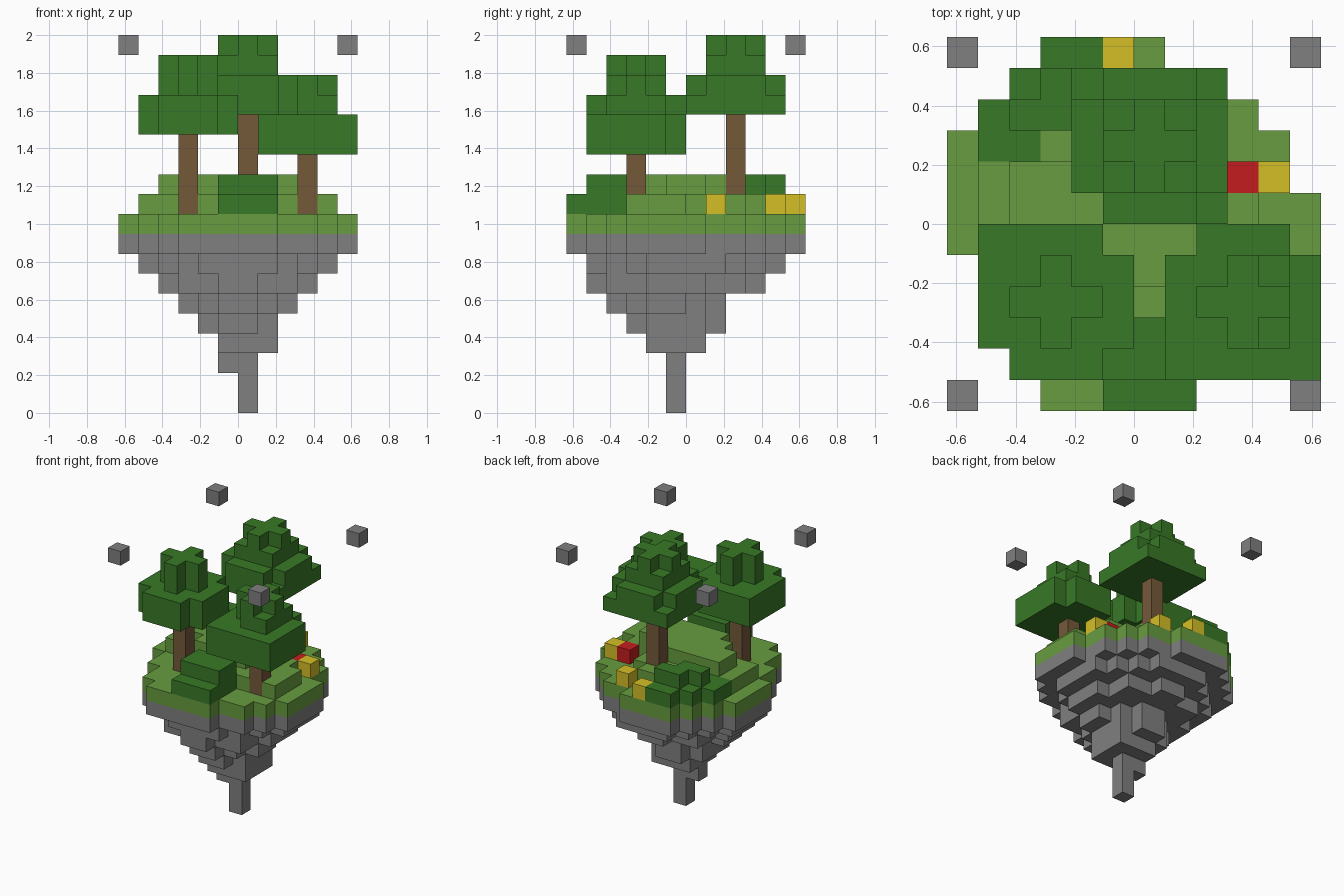
import bpy
import bmesh
from mathutils import Vector

UNIT = 2 / 19  # edge length of one block

cube = bpy.data.objects.get("Cube")
if cube:
    bpy.data.objects.remove(cube, do_unlink=True)


def material(name, colour):
    mat = bpy.data.materials.new(name)
    mat.use_nodes = True
    rgba = (*colour, 1)
    mat.diffuse_color = rgba
    mat.node_tree.nodes["Principled BSDF"].inputs["Base Color"].default_value = rgba
    return mat


rock = material("rock grey", (.215, .215, .215))
grass = material("grass green", (.135, .335, .05))
leaf = material("leaf green", (.04, .19, .02))
bark = material("bark brown", (.175, .1, .042))
yellow = material("flower yellow", (.66, .52, .02))
red = material("flower red", (.56, .012, .013))

cells = {}  # block position -> part name
parts = {}  # part name -> material


def put(name, mat, blocks):
    """Claim free blocks for a part."""
    parts[name] = mat
    for block in blocks:
        cells.setdefault(block, name)


def rows(z, y_start, spans):
    """One layer: an x span for each successive row in y."""
    return [(x, y_start + i, z) for i, (a, b) in enumerate(spans) for x in range(a, b)]


def disc(z, x0, x1, y0, y1):
    """One rounded layer that fills the given bounds."""
    cx, cy, rx, ry = (x0 + x1 - 1) / 2, (y0 + y1 - 1) / 2, (x1 - x0) / 2, (y1 - y0) / 2
    return [(x, y, z) for x in range(x0, x1) for y in range(y0, y1)
            if ((x - cx) / rx) ** 2 + ((y - cy) / ry) ** 2 < .91]


def tree(name, cx, cy, ground, crown, missing=(), shoulders=()):
    """Trunk, a two-high square canopy and a two-high cross on top."""
    put(name + "_trunk", bark, [(cx, cy, z) for z in range(ground, crown)])
    span = range(-2, 3)
    blocks = [(cx + i, cy + j, crown + k) for i in span for j in span for k in (0, 1)
              if (i, j, k) not in missing and (i, j) not in missing]
    for i, j in ((0, 0), (1, 0), (-1, 0), (0, 1), (0, -1)):
        blocks += [(cx + i, cy + j, crown + k) for k in (2, 3)]
    blocks += [(cx + i, cy + j, crown + 2) for i, j in shoulders]
    put(name + "_canopy", leaf, blocks)


# Trees
tree("front_right_tree", 3, -3, 10, 13, [(-2, 2), (2, 2)], [(1, 1), (1, -1)])
tree("front_left_tree", -3, -3, 10, 14, [(-2, -2), (2, -2), (2, 2)])
tree("back_tree", 0, 2, 11, 15, [(-2, -2), (2, -2, 1), (-2, 2, 1), (2, 2, 1)],
     [(1, 1), (1, -1), (-1, 1), (-1, -1)])

# Bushes
put("front_bush", leaf, rows(10, -6, [(-1, 2)] * 3) + rows(11, -5, [(-1, 2)] * 2))
put("back_bush", leaf,
    rows(10, 2, [(-5, -3), (-5, -1), (-4, -1), (-3, -1)])
    + rows(11, 3, [(-4, -2), (-3, -1)]))

# Flowers
put("red_flower", red, [(3, 1, 10)])
put("yellow_flowers", yellow, [(4, 1, 10), (1, 4, 10), (-1, 5, 10)])

# Grass mound on the island
island = [(-3, 2), (-4, 4), (-4, 5), (-5, 6), (-5, 6), (-6, 6),
          (-6, 6), (-6, 5), (-6, 5), (-5, 4), (-4, 3), (-3, 1)]
put("grass_base", grass, rows(9, -6, island))
put("grass_mound", grass,
    rows(10, -3, [(-2, 5), (-2, 5), (-5, 5), (-5, 4), (-5, 2), (-3, 2), (-1, 1)])
    + rows(11, -2, [(-2, 2), (-3, 3), (-4, 3), (-4, 1)]))

# Tapering rock underside
stone = rows(8, -6, island)
for z, bounds in enumerate([(0, 1, -1, 0), (0, 1, -1, 0), (-1, 1, -1, 0), (-1, 2, -2, 1),
                            (-2, 2, -3, 2), (-3, 3, -4, 2), (-4, 4, -5, 4), (-5, 5, -5, 5)]):
    stone += disc(z, *bounds)
put("rock_underside", rock, stone)

# Floating corner stones
for x, side in ((-6, "right"), (5, "left")):
    for y, end in ((-6, "front"), (5, "back")):
        put(f"{end}_{side}_floating_stone", rock, [(x, y, 18)])

# Turn each part's blocks into a mesh with only the exposed faces
AXES = [Vector(v) for v in ((1, 0, 0), (0, 1, 0), (0, 0, 1))]
for name, mat in parts.items():
    bm = bmesh.new()
    for block in [b for b, owner in cells.items() if owner == name]:
        centre = Vector(block) + Vector((.5, .5, .5))
        for a in range(3):
            for sign in (-1, 1):
                n = AXES[a] * sign
                if tuple(int(c) for c in Vector(block) + n) in cells:
                    continue
                u = AXES[(a + 1) % 3] / 2
                v = AXES[(a + 2) % 3] / 2 * sign
                ring = (-u - v, u - v, u + v, v - u)
                bm.faces.new([bm.verts.new((centre + n / 2 + c) * UNIT) for c in ring])
    bmesh.ops.remove_doubles(bm, verts=bm.verts, dist=UNIT / 100)
    mesh = bpy.data.meshes.new(name)
    bm.to_mesh(mesh)
    bm.free()
    mesh.materials.append(mat)
    bpy.context.collection.objects.link(bpy.data.objects.new(name, mesh))
